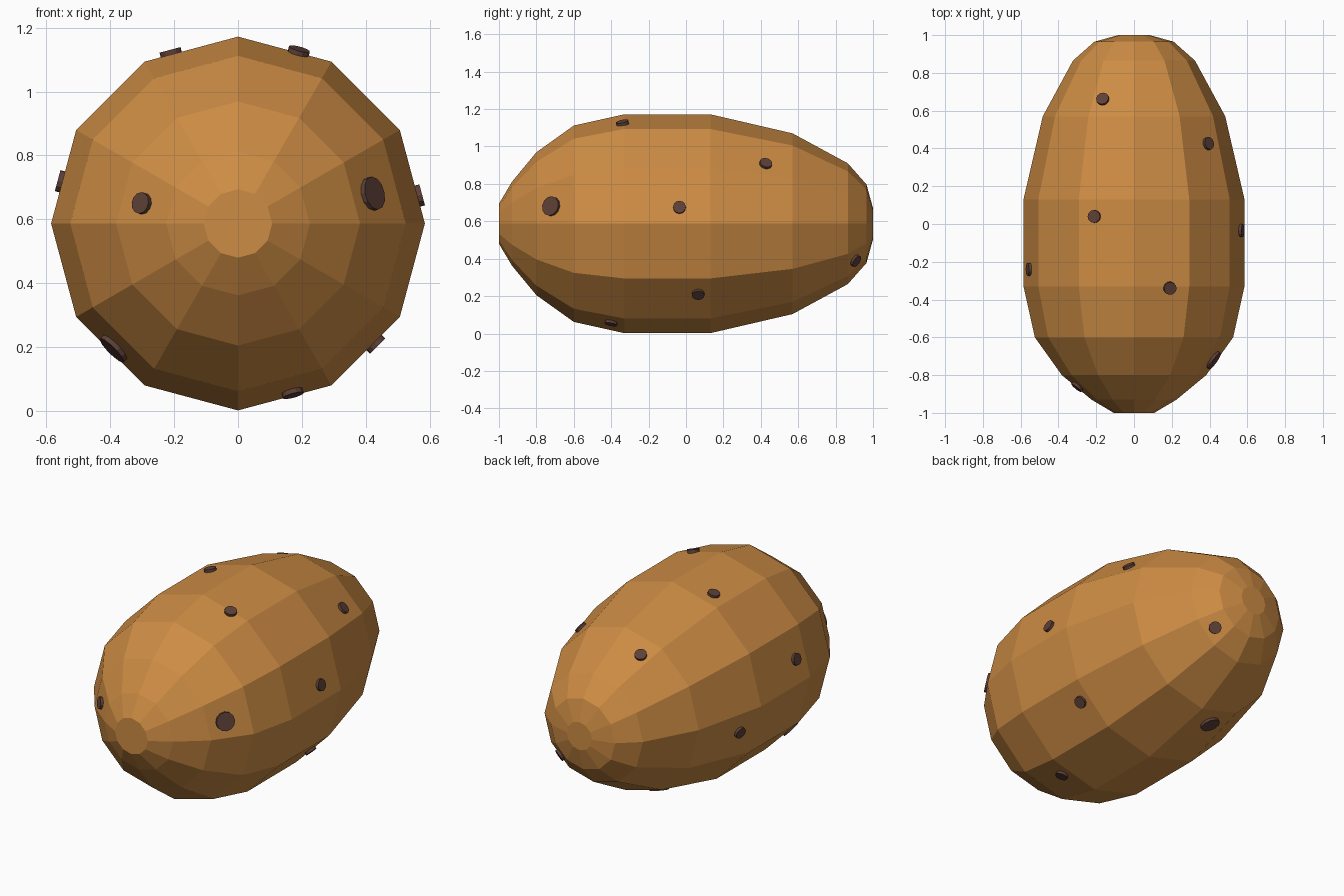
import bpy
from math import radians, pi
from mathutils import Vector, Matrix

cube = bpy.data.objects.get("Cube")
if cube:
    bpy.data.objects.remove(cube)

CENTRE_Z = 0.587
SIDES = 12


def srgb(*rgb):
    return tuple((c / 255 / 12.92) if c < 11 else ((c / 255 + 0.055) / 1.055) ** 2.4 for c in rgb) + (1.0,)


def material(name, colour):
    mat = bpy.data.materials.new(name)
    mat.use_nodes = True
    mat.diffuse_color = colour
    bsdf = mat.node_tree.nodes["Principled BSDF"]
    bsdf.inputs["Base Color"].default_value = colour
    bsdf.inputs["Roughness"].default_value = 0.8
    return mat


skin = material("golden brown skin", srgb(205, 140, 68))
dark = material("dark brown eye", srgb(93, 64, 55))

# Potato body: a twelve-sided lathe along y, given as (y, radius)
profile = [(-1, 0.107), (-0.93, 0.225), (-0.8, 0.382), (-0.6, 0.525), (-0.33, 0.585),
           (0.13, 0.585), (0.57, 0.483), (0.865, 0.323), (0.965, 0.21), (1, 0.083)]
verts = []
for y, r in profile:
    for i in range(SIDES):
        spoke = Matrix.Rotation(2 * pi * i / SIDES, 3, 'Y') @ Vector((r, 0, 0))
        verts.append(spoke + Vector((0, y, CENTRE_Z)))
faces = []
for ring in range(len(profile) - 1):
    a, b = ring * SIDES, (ring + 1) * SIDES
    for i in range(SIDES):
        j = (i + 1) % SIDES
        faces.append((a + i, a + j, b + j, b + i))
last = (len(profile) - 1) * SIDES
faces.append(tuple(reversed(range(SIDES))))
faces.append(tuple(range(last, last + SIDES)))
mesh = bpy.data.meshes.new("potato_body")
mesh.from_pydata(verts, [], faces)
body = bpy.data.objects.new("potato_body", mesh)
bpy.context.collection.objects.link(body)
mesh.materials.append(skin)

# Potato eyes: thin discs lying on the skin, given as (x, y, z, radius)
SMALL, LARGE = 0.034, 0.053
eyes = [
    (0.42, -0.72, 0.68, LARGE), (0.57, -0.035, 0.675, SMALL), (0.39, 0.425, 0.905, SMALL),
    (0.43, 0.065, 0.21, SMALL), (0.19, 0.905, 0.39, SMALL), (0.17, -0.4, 0.06, SMALL),
    (0.19, -0.34, 1.125, SMALL), (-0.17, 0.67, 1.0, SMALL), (-0.21, 0.04, 1.12, SMALL),
    (-0.56, -0.24, 0.72, SMALL), (-0.3, -0.86, 0.65, SMALL), (-0.385, -0.42, 0.2, LARGE),
    (-0.526, 0.25, 0.465, SMALL), (-0.145, 0.46, 0.116, LARGE),
]
bpy.context.view_layer.update()
for n, (x, y, z, radius) in enumerate(eyes, 1):
    hit, spot, normal, _ = body.closest_point_on_mesh(Vector((x, y, z)))
    bpy.ops.mesh.primitive_cylinder_add(vertices=12, radius=radius, depth=0.03, location=spot)
    eye = bpy.context.object
    eye.name = f"potato_eye_{n}"
    eye.rotation_euler = normal.to_track_quat('Z', 'Y').to_euler()
    eye.data.materials.append(dark)
